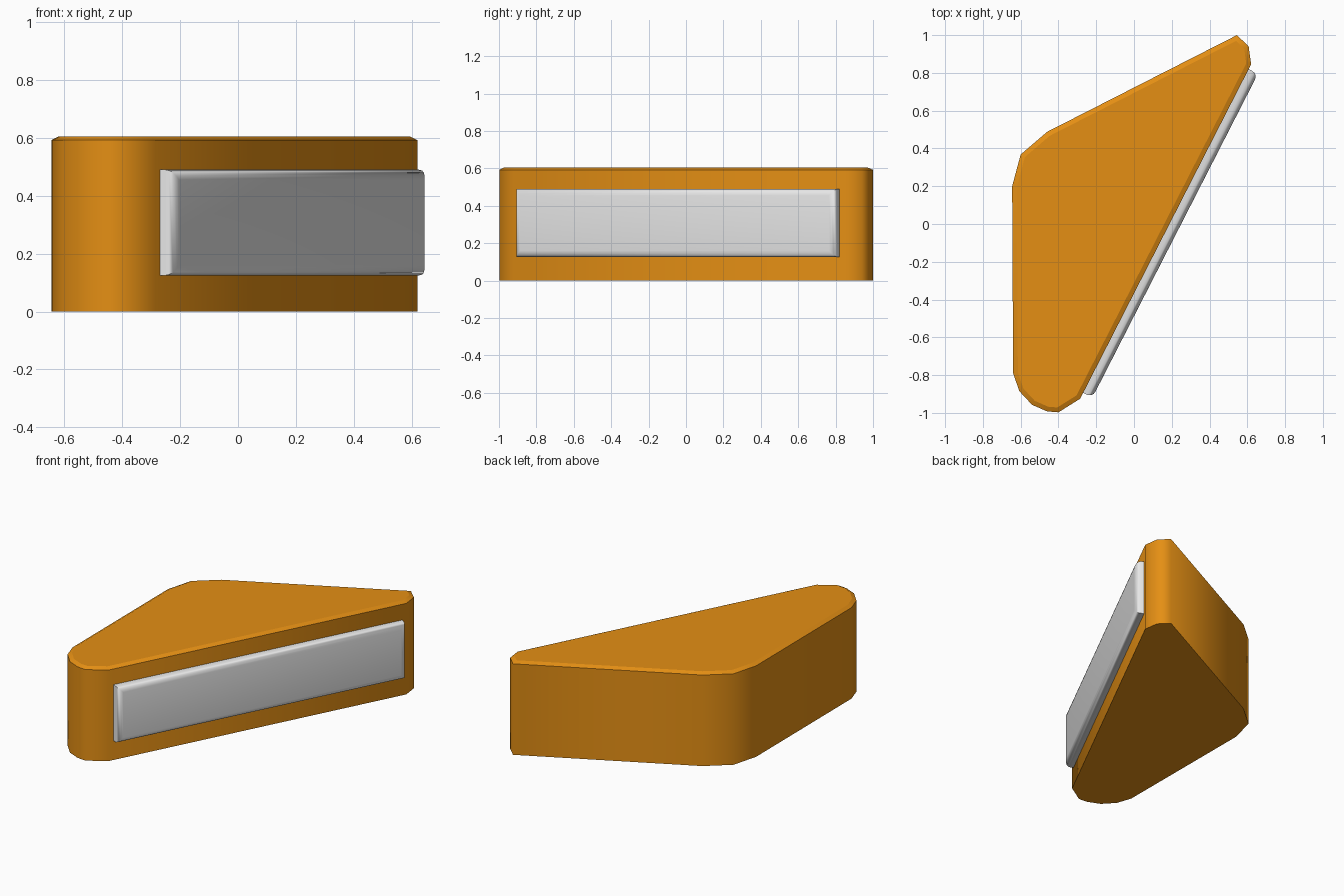
import bpy, bmesh, math
from mathutils import Vector, Matrix

if "Cube" in bpy.data.objects:
    bpy.data.objects.remove(bpy.data.objects["Cube"])


def material(name, rgb):
    m = bpy.data.materials.new(name)
    m.diffuse_color = (*rgb, 1)
    m.use_nodes = True
    m.node_tree.nodes["Principled BSDF"].inputs["Base Color"].default_value = m.diffuse_color
    return m


def add_object(name, bm, mat):
    bmesh.ops.recalc_face_normals(bm, faces=bm.faces)
    me = bpy.data.meshes.new(name)
    bm.to_mesh(me)
    bm.free()
    me.materials.append(mat)
    ob = bpy.data.objects.new(name, me)
    bpy.context.collection.objects.link(ob)
    return ob


orange = material("orange", (0.78, 0.275, 0.007))
grey = material("light grey", (0.8, 0.8, 0.8))

# Wedge body: rounded triangle outline, extruded, with a thin chamfer on top
outline = [(0.62, 0.845), (0.607, 0.94), (0.545, 1.0), (-0.46, 0.488),
           (-0.60, 0.368), (-0.645, 0.20), (-0.64, -0.79), (-0.607, -0.885),
           (-0.54, -0.957), (-0.46, -0.992), (-0.40, -0.997), (-0.285, -0.925)]
TOP, CHAMFER_Z, CHAMFER_IN = 0.605, 0.592, 0.025
bm = bmesh.new()
base = bm.faces.new([bm.verts.new((x, y, 0)) for x, y in outline])
ext = bmesh.ops.extrude_face_region(bm, geom=[base], use_keep_orig=True)
for v in ext["geom"]:
    if isinstance(v, bmesh.types.BMVert):
        v.co.z = CHAMFER_Z
bmesh.ops.recalc_face_normals(bm, faces=bm.faces)
top = max(bm.faces, key=lambda f: f.calc_center_median().z)
bmesh.ops.inset_region(bm, faces=[top], thickness=CHAMFER_IN, use_even_offset=True)
for v in top.verts:
    v.co.z = TOP
# Smooth around the walls, sharp at rim and base
for f in bm.faces:
    f.smooth = True
for e in bm.edges:
    a, b = e.verts
    e.smooth = abs(a.co.z - b.co.z) > 0.005
add_object("wedge_body", bm, orange)

# Rounded panel on the long slanted wall
a, b = Vector((0.62, 0.845, 0)), Vector((-0.285, -0.925, 0))
along = (a - b).normalized()
out = Vector((along.y, -along.x, 0))
start, end = b + along * 0.035, a - along * 0.028
PROUD, SUNK, Z0, Z1 = 0.055, 0.05, 0.125, 0.49
centre = (start + end) / 2 + out * (PROUD - SUNK) / 2
centre.z = (Z0 + Z1) / 2
bm = bmesh.new()
bmesh.ops.create_cube(bm, size=1, matrix=Matrix.Diagonal(
    ((end - start).length, PROUD + SUNK, Z1 - Z0, 1)))
rim = [e for e in bm.edges if all(v.co.y < 0 for v in e.verts)]
bmesh.ops.bevel(bm, geom=rim, offset=0.035, segments=4, profile=0.5, affect="EDGES")
for f in bm.faces:
    f.smooth = True
for e in bm.edges:
    if len(e.link_faces) == 2 and e.calc_face_angle(0) > math.radians(50):
        e.smooth = False
panel = add_object("side_panel", bm, grey)
panel.location = centre
panel.rotation_euler.z = math.atan2(along.y, along.x)
